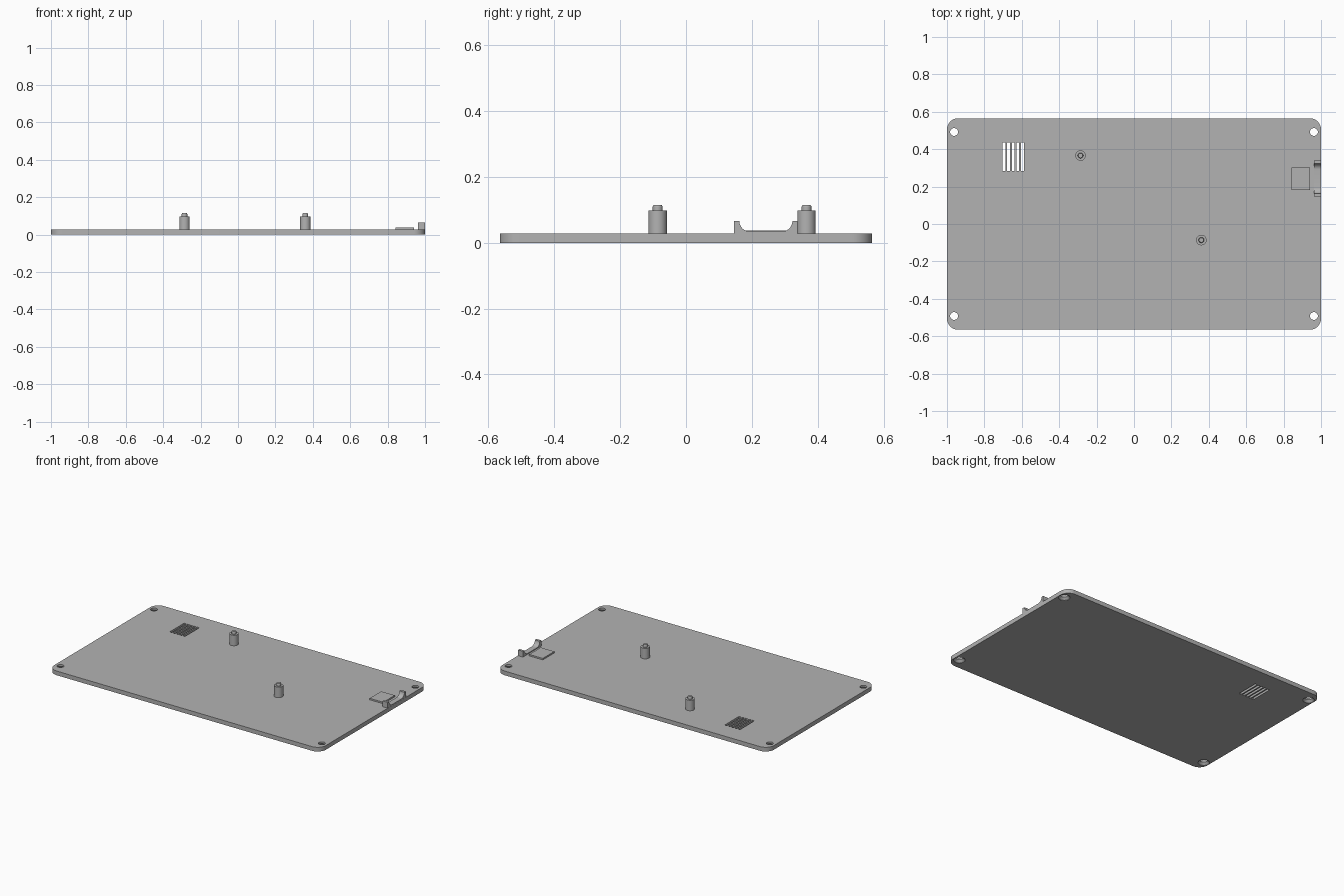
import bpy, math
from math import cos, sin, pi

if "Cube" in bpy.data.objects:
    bpy.data.objects.remove(bpy.data.objects["Cube"])

GREY = (0.45, 0.45, 0.45, 1)
mat = bpy.data.materials.new("plain grey")
mat.use_nodes = True
mat.diffuse_color = GREY
mat.node_tree.nodes["Principled BSDF"].inputs["Base Color"].default_value = GREY

TOP = 0.028      # plate thickness


def mesh_object(name, verts, faces):
    me = bpy.data.meshes.new(name)
    me.from_pydata(verts, [], faces)
    me.materials.append(mat)
    ob = bpy.data.objects.new(name, me)
    bpy.context.scene.collection.objects.link(ob)
    return ob


def prism(name, outline, to3d, lo, hi):
    """Extrude a counter-clockwise outline from lo to hi."""
    n = len(outline)
    verts = [to3d(a, b, d) for d in (lo, hi) for a, b in outline]
    faces = [list(range(n))[::-1], list(range(n, 2 * n))]
    faces += [(i, (i + 1) % n, n + (i + 1) % n, n + i) for i in range(n)]
    return mesh_object(name, verts, faces)


def box(name, x0, x1, y0, y1, z0, z1):
    return prism(name, [(x0, y0), (x1, y0), (x1, y1), (x0, y1)],
                 lambda a, b, d: (a, b, d), z0, z1)


def turned(name, x, y, profile, n=32):
    """Closed round part from (radius, height) pairs, bottom to top."""
    verts = [(x + r * cos(2 * pi * i / n), y + r * sin(2 * pi * i / n), z)
             for r, z in profile for i in range(n)]
    last = (len(profile) - 1) * n
    faces = [list(range(n))[::-1], list(range(last, last + n))]
    faces += [(k + i, k + (i + 1) % n, k + n + (i + 1) % n, k + n + i)
              for k in range(0, last, n) for i in range(n)]
    return mesh_object(name, verts, faces)


def smooth(ob):
    bpy.ops.object.select_all(action='DESELECT')
    ob.select_set(True)
    bpy.context.view_layer.objects.active = ob
    bpy.ops.object.shade_smooth_by_angle(angle=math.radians(25))


# Base plate with rounded corners
R, HX, HY = 0.06, 1.0, 0.565
outline = []
for k, (sx, sy) in enumerate([(1, 1), (-1, 1), (-1, -1), (1, -1)]):
    for i in range(13):
        a = (k + i / 12) * pi / 2
        outline.append((sx * (HX - R) + R * cos(a), sy * (HY - R) + R * sin(a)))
plate = prism("base_plate", outline, lambda a, b, d: (a, b, d), 0, TOP)

# Countersunk corner holes and vent slots
cutters = [turned("screw_hole_cutter", sx * 0.962, sy * 0.492,
                  [(0.036, -0.01), (0.035, 0.002), (0.021, 0.016), (0.021, 0.05)])
           for sx in (-1, 1) for sy in (-1, 1)]
for i in range(5):
    x = -0.702 + i * 0.0243
    cutters.append(box("vent_cutter", x, x + 0.0155, 0.283, 0.435, -0.02, 0.05))
for c in cutters:
    c.hide_render = True
    mod = plate.modifiers.new("cut", 'BOOLEAN')
    mod.operation, mod.solver, mod.object = 'DIFFERENCE', 'EXACT', c
bpy.context.view_layer.objects.active = plate
for mod in list(plate.modifiers):
    bpy.ops.object.modifier_apply(modifier=mod.name)
for c in cutters:
    bpy.data.objects.remove(c)
smooth(plate)

# Stepped locating pegs
for name, x, y in (("rear_peg", -0.286, 0.366), ("front_peg", 0.36, -0.086)):
    smooth(turned(name, x, y, [(0.028, TOP - 0.004), (0.028, 0.098), (0.015, 0.098),
                               (0.015, 0.110), (0.012, 0.115)]))

# Raised pad beside the cable cradle
box("raised_pad", 0.842, 0.942, 0.182, 0.303, TOP - 0.004, 0.038)

# Cable cradle: two posts joined by a curved saddle at the plate edge
MID, HALF, POST, HIGH, LOW, RAD = 0.2425, 0.0965, 0.016, 0.066, 0.034, 0.032
inner = HALF - POST
profile = [(MID - HALF, TOP - 0.004), (MID + HALF, TOP - 0.004),
           (MID + HALF, HIGH), (MID + inner, HIGH)]
right_arc = [(inner - RAD + RAD * cos(t), LOW + RAD - RAD * sin(t))
             for t in (i * pi / 20 for i in range(1, 11))]
profile += [(MID + a, z) for a, z in right_arc]
profile += [(MID - a, z) for a, z in reversed(right_arc)]
profile += [(MID - inner, HIGH), (MID - HALF, HIGH)]
smooth(prism("cable_cradle", profile, lambda a, b, d: (d, a, b), 0.963, 0.999))
